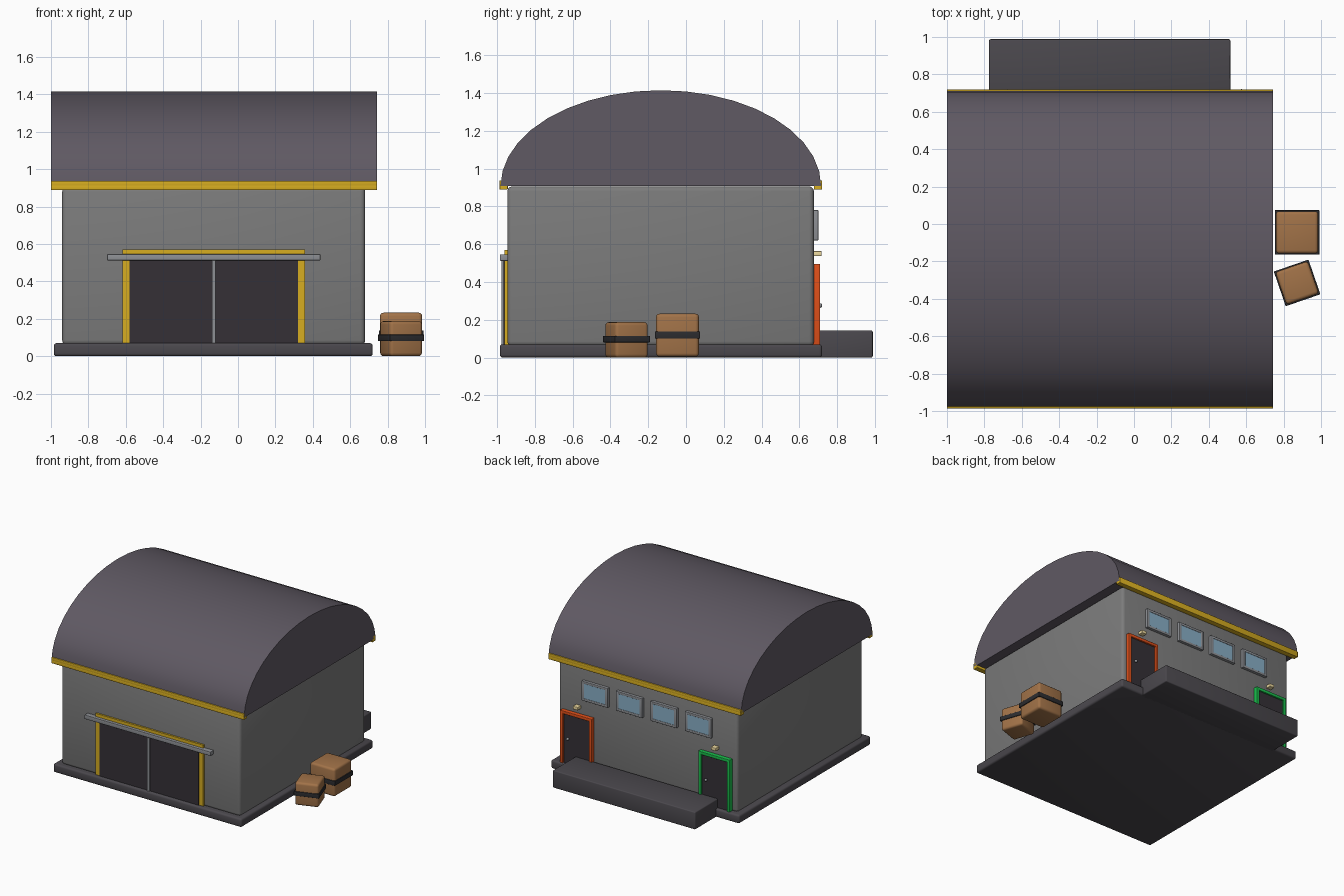
import bpy, bmesh, math
from mathutils import Matrix

if "Cube" in bpy.data.objects:
    bpy.data.objects.remove(bpy.data.objects["Cube"])

CX, CY = -0.13, -0.133   # centre of the building


def mat(name, r, g, b):
    m = bpy.data.materials.new(name)
    m.diffuse_color = (r, g, b, 1)
    m.use_nodes = True
    m.node_tree.nodes["Principled BSDF"].inputs["Base Color"].default_value = m.diffuse_color
    return m


DARK = mat("dark_concrete", 0.07, 0.065, 0.075)
WALL = mat("wall_grey", 0.2, 0.2, 0.2)
ROOF = mat("roof_purple_grey", 0.115, 0.1, 0.125)
YELLOW = mat("yellow", 0.68, 0.42, 0.015)
PANEL = mat("door_dark", 0.035, 0.03, 0.037)
METAL = mat("metal", 0.27, 0.28, 0.3)
ORANGE = mat("orange", 0.75, 0.08, 0.01)
GREEN = mat("green", 0.01, 0.5, 0.07)
GLASS = mat("glass_blue", 0.25, 0.43, 0.57)
LAMP = mat("lamp_cream", 0.85, 0.7, 0.35)
CARD = mat("cardboard", 0.36, 0.17, 0.065)
STRAP = mat("strap_black", 0.025, 0.025, 0.028)


def finish(name, bm, m):
    bmesh.ops.recalc_face_normals(bm, faces=bm.faces)
    me = bpy.data.meshes.new(name)
    bm.to_mesh(me)
    bm.free()
    me.materials.append(m)
    ob = bpy.data.objects.new(name, me)
    bpy.context.collection.objects.link(ob)
    bpy.ops.object.select_all(action='DESELECT')
    bpy.context.view_layer.objects.active = ob
    ob.select_set(True)
    bpy.ops.object.shade_smooth_by_angle(angle=math.radians(35))
    return ob


def box(name, x, y, z, m, bevel=0.0, rot=0.0):
    """Box from (min, max) ranges, turned about its own vertical axis."""
    bm = bmesh.new()
    size = [b - a for a, b in (x, y, z)]
    bmesh.ops.create_cube(bm, size=1, matrix=Matrix.Diagonal((*size, 1)))
    if bevel:
        bmesh.ops.bevel(bm, geom=bm.edges[:], offset=bevel, segments=3,
                        profile=0.5, affect='EDGES')
    ob = finish(name, bm, m)
    ob.location = [(a + b) / 2 for a, b in (x, y, z)]
    ob.rotation_euler.z = rot
    return ob


# Foundation, walls and loading dock
box("foundation_slab", (-0.985, 0.72), (-0.985, 0.72), (0, 0.07), DARK, 0.015)
box("walls", (-0.94, 0.68), (-0.945, 0.677), (0.06, 0.905), WALL, 0.025)
box("loading_dock", (-0.775, 0.515), (0.69, 0.988), (0, 0.143), DARK, 0.008)

# Barrel roof: half ellipse extruded along x
bm = bmesh.new()
N = 20
arc = [bm.verts.new((-1.0, CY + 0.848 * math.cos(math.pi * i / N),
                     0.907 + 0.507 * math.sin(math.pi * i / N))) for i in range(N + 1)]
face = bm.faces.new(arc)
ext = bmesh.ops.extrude_face_region(bm, geom=[face], use_keep_orig=True)
bmesh.ops.translate(bm, vec=(1.743, 0, 0),
                    verts=[v for v in ext["geom"] if isinstance(v, bmesh.types.BMVert)])
finish("barrel_roof", bm, ROOF)

# Gutters along both eaves
for side, s in (("front", -1), ("back", 1)):
    for part, a, b, z in (("gutter", 0.81, 0.853, (0.888, 0.915)),
                          ("gutter_lip", 0.822, 0.853, (0.91, 0.937))):
        box(f"{side}_{part}", (-1.0, 0.743), sorted((CY + s * a, CY + s * b)), z, YELLOW, 0.003)

# Sliding front doors with yellow frame and rail
for side, s in (("left", -1), ("right", 1)):
    box(f"{side}_sliding_door", sorted((CX, CX + s * 0.45)), (-0.965, -0.93),
        (0.07, 0.525), PANEL)
    box(f"{side}_door_post", sorted((CX + s * 0.445, CX + s * 0.487)), (-0.96, -0.93),
        (0.07, 0.55), YELLOW)
box("door_lintel", (CX - 0.487, CX + 0.487), (-0.96, -0.93), (0.535, 0.57), YELLOW)
box("door_rail", (-0.70, 0.44), (-0.985, -0.94), (0.512, 0.545), METAL, 0.003)
box("door_meeting_strip", (CX - 0.01, CX + 0.01), (-0.975, -0.94), (0.07, 0.515), METAL)

# Back doors with coloured frames, knobs and lamps
for name, x, m in (("orange", 0.5, ORANGE), ("green", -0.75, GREEN)):
    for side, s in (("left", -1), ("right", 1)):
        box(f"{name}_frame_{side}", sorted((x + s * 0.118, x + s * 0.143)), (0.66, 0.71),
            (0.065, 0.495), m, 0.003)
    box(f"{name}_frame_top", (x - 0.143, x + 0.143), (0.66, 0.71), (0.47, 0.495), m, 0.003)
    box(f"{name}_door_leaf", (x - 0.12, x + 0.12), (0.66, 0.697), (0.065, 0.475), PANEL)
    box(f"{name}_lamp", (x - 0.022, x + 0.022), (0.67, 0.718), (0.537, 0.563), LAMP, 0.004)
    bm = bmesh.new()
    bmesh.ops.create_uvsphere(bm, u_segments=12, v_segments=8, radius=0.012,
                              matrix=Matrix.Translation((x + 0.075, 0.709, 0.275)))
    finish(f"{name}_knob", bm, METAL)

# Row of four back windows
for i in range(4):
    x = CX + (i - 1.5) * 0.312
    for side, s in (("left", -1), ("right", 1)):
        box(f"window_{i}_frame_{side}", sorted((x + s * 0.095, x + s * 0.118)), (0.66, 0.7),
            (0.62, 0.78), METAL, 0.003)
    for side, z in (("bottom", (0.62, 0.64)), ("top", (0.76, 0.78))):
        box(f"window_{i}_frame_{side}", (x - 0.118, x + 0.118), (0.66, 0.7), z, METAL, 0.003)
    box(f"window_{i}_glass", (x - 0.1, x + 0.1), (0.66, 0.697), (0.63, 0.77), GLASS)

# Strapped parcels beside the right wall
for name, x, y, half, z, strap, rot in (
        ("large", 0.872, -0.045, 0.113, (0.005, 0.232), (0.1, 0.138), 0),
        ("small", 0.872, -0.315, 0.092, (0, 0.187), (0.08, 0.115), math.radians(19))):
    h = half + 0.006
    box(f"{name}_parcel", (x - half, x + half), (y - half, y + half), z, CARD, 0.018, rot)
    box(f"{name}_parcel_strap", (x - h, x + h), (y - h, y + h), strap, STRAP, 0.003, rot)
